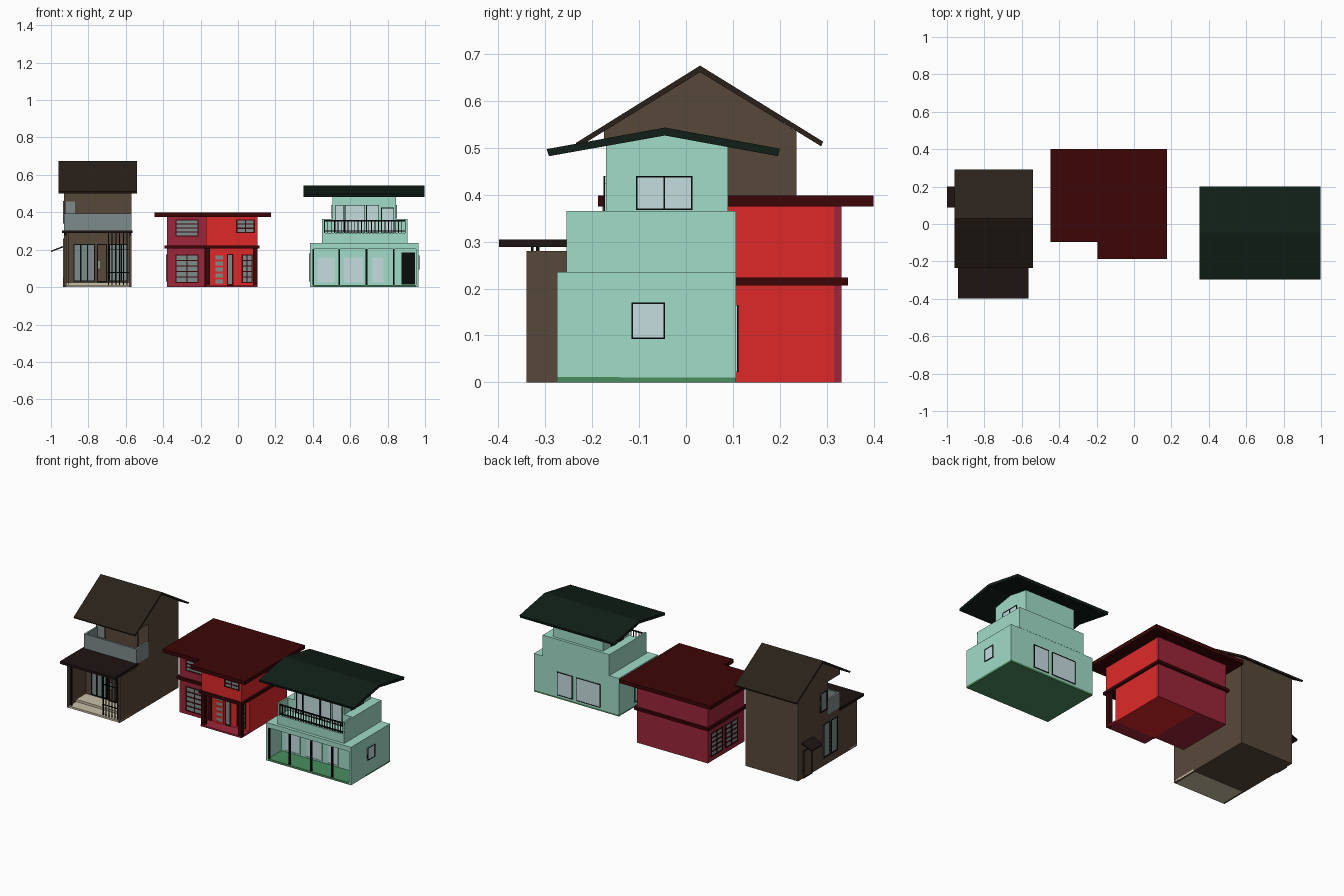
import bpy, bmesh


def mat(name, r, g, b):
    m = bpy.data.materials.new(name)
    m.diffuse_color = [(c / 255) ** 2.2 for c in (r, g, b)] + [1]
    return m


BROWN, SLATE = mat("brown", 88, 73, 60), mat("slate_roof", 46, 38, 32)
PORCH, GREY = mat("porch_roof", 36, 26, 26), mat("grey_panel", 125, 138, 138)
BEIGE, BLACK = mat("beige", 200, 190, 165), mat("black", 18, 20, 20)
RED, MAROON = mat("red", 222, 45, 45), mat("maroon", 155, 42, 60)
DARKRED, MINT = mat("dark_red", 62, 14, 16), mat("mint", 160, 219, 199)
PINE, GREEN = mat("pine_roof", 24, 36, 30), mat("green_floor", 75, 140, 95)
GLASS = mat("pale_glass", 195, 220, 222)


def mesh(name, bm, m):
    bmesh.ops.recalc_face_normals(bm, faces=bm.faces)
    me = bpy.data.meshes.new(name)
    bm.to_mesh(me)
    bm.free()
    me.materials.append(m)
    ob = bpy.data.objects.new(name, me)
    bpy.context.collection.objects.link(ob)
    return ob


def box(name, x0, x1, y0, y1, z0, z1, m):
    bm = bmesh.new()
    bmesh.ops.create_cube(bm, size=1)
    for v in bm.verts:
        v.co = ((x0 + x1) / 2 + v.co.x * (x1 - x0), (y0 + y1) / 2 + v.co.y * (y1 - y0),
                (z0 + z1) / 2 + v.co.z * (z1 - z0))
    return mesh(name, bm, m)


def extrude(name, pts, axis, a, b, m):
    """Profile across the axis ('x': y,z  'y': x,z  'z': x,y), pulled from a to b."""
    put = {'x': lambda p, t: (t, p[0], p[1]), 'y': lambda p, t: (p[0], t, p[1]),
           'z': lambda p, t: (p[0], p[1], t)}[axis]
    bm = bmesh.new()
    f = bm.faces.new([bm.verts.new(put(p, a)) for p in pts])
    res = bmesh.ops.extrude_face_region(bm, geom=[f])
    i = 'xyz'.index(axis)
    for v in res['geom']:
        if isinstance(v, bmesh.types.BMVert):
            v.co[i] = b
    return mesh(name, bm, m)


def window(name, axis, pos, out, u0, u1, z0, z1, cols, rows, frame, pane, t=0.006):
    """Pane with frame bars on a wall facing along x or y; out is the facing sign."""
    def slab(n, ua, ub, za, zb, d, m):
        p, q = sorted((pos - out * 0.002, pos + out * d))
        if axis == 'x':
            box(n, p, q, ua, ub, za, zb, m)
        else:
            box(n, ua, ub, p, q, za, zb, m)
    slab(name + "_pane", u0, u1, z0, z1, 0.003, pane)
    for i in range(cols + 1):
        u = u0 + (u1 - u0 - t) * i / cols
        slab(name + "_upright", u, u + t, z0, z1, 0.006, frame)
    for i in range(rows + 1):
        z = z0 + (z1 - z0 - t) * i / rows
        slab(name + "_rail", u0, u1, z, z + t, 0.006, frame)


# ---- Brown house: body, porch side walls, loggia ----
box("brown_lower_body", -0.93, -0.57, -0.175, 0.235, 0, 0.3, BROWN)
box("brown_upper_body", -0.93, -0.57, -0.06, 0.235, 0.3, 0.52, BROWN)
extrude("brown_gable", [(-0.175, 0.505), (0.235, 0.505), (0.235, 0.535), (0.03, 0.663),
                        (-0.175, 0.535)], 'x', -0.93, -0.57, BROWN)
for x in (-0.93, -0.582):
    box("brown_porch_side", x, x + 0.012, -0.34, -0.17, 0, 0.28, BROWN)
    box("brown_loggia_side", x, x + 0.012, -0.175, -0.06, 0.3, 0.393, GREY)
    box("porch_roof_post", x + 0.003, x + 0.009, -0.32, -0.312, 0.28, 0.292, BLACK)
box("brown_loggia_front", -0.93, -0.57, -0.178, -0.166, 0.3, 0.393, GREY)
extrude("brown_roof", [(-0.235, 0.51), (0.03, 0.675), (0.292, 0.513), (0.288, 0.503),
                       (0.03, 0.661), (-0.23, 0.501)], 'x', -0.96, -0.54, SLATE)
box("brown_porch_roof", -0.94, -0.565, -0.398, -0.165, 0.289, 0.304, PORCH)
box("brown_porch_floor", -0.93, -0.57, -0.34, -0.175, 0, 0.012, BEIGE)
box("brown_porch_step", -0.918, -0.582, -0.27, -0.175, 0.012, 0.026, BEIGE)

# Brown house openings and slatted porch screens
window("brown_front_window", 'y', -0.175, -1, -0.88, -0.765, 0.03, 0.23, 3, 1, BLACK, GREY)
window("brown_front_door", 'y', -0.175, -1, -0.755, -0.7, 0.026, 0.23, 1, 1, BLACK, BROWN)
box("door_handle", -0.745, -0.741, -0.186, -0.178, 0.1, 0.14, GLASS)
window("brown_side_glazing", 'y', -0.175, -1, -0.69, -0.59, 0.03, 0.23, 3, 1, BLACK, GREY)
for x in (-0.922, -0.91, -0.695, -0.675, -0.655, -0.635, -0.615, -0.595):
    box("porch_slat", x, x + 0.005, -0.33, -0.325, 0.01, 0.289, BLACK)
for z in (0.075, 0.2):
    box("porch_slat_rail", -0.698, -0.582, -0.331, -0.326, z, z + 0.005, BLACK)
window("loggia_window", 'y', -0.06, -1, -0.925, -0.865, 0.33, 0.465, 1, 1, BROWN, GREY)
window("loggia_door", 'y', -0.06, -1, -0.71, -0.64, 0.31, 0.49, 1, 1, BROWN, BROWN)
for y0 in (-0.15, -0.075):
    window("brown_left_window", 'x', -0.93, -1, y0, y0 + 0.065, 0.05, 0.26, 1, 1, BLACK, GREY)
window("brown_left_upper_window", 'x', -0.93, -1, -0.045, 0.02, 0.34, 0.46, 1, 1, BLACK, GREY)
window("brown_left_door", 'x', -0.93, -1, 0.1, 0.185, 0, 0.17, 1, 1, BLACK, BROWN)
extrude("side_door_canopy", [(-1.0, 0.188), (-0.93, 0.214), (-0.93, 0.222), (-1.0, 0.195)],
        'y', 0.088, 0.2, PORCH)

# ---- Red house: two volumes, belt and L-shaped roof ----
box("maroon_body", -0.38, -0.17, -0.03, 0.33, 0, 0.38, MAROON)
box("red_lower_body", -0.17, 0.103, -0.035, 0.326, 0, 0.21, RED)
box("maroon_back_skin", -0.17, 0.104, 0.315, 0.331, 0, 0.38, MAROON)
box("red_upper_body", -0.17, 0.103, -0.115, 0.315, 0.21, 0.38, RED)


def ell(x0, x1, xm, yf, ym, yb):
    return [(x0, ym), (xm, ym), (xm, yf), (x1, yf), (x1, yb), (x0, yb)]


extrude("red_house_roof", ell(-0.447, 0.177, -0.195, -0.187, -0.097, 0.4), 'z', 0.375, 0.398, DARKRED)
extrude("red_house_belt", ell(-0.392, 0.115, -0.182, -0.127, -0.042, 0.345), 'z', 0.206, 0.223, DARKRED)
for x in (-0.175, 0.08):
    box("red_porch_pillar", x, x + 0.024, -0.112, -0.088, 0, 0.21, DARKRED)
box("red_porch_floor", -0.175, 0.104, -0.115, -0.03, 0, 0.01, MAROON)
box("red_corner_pier", -0.18, -0.155, -0.042, -0.028, 0, 0.21, DARKRED)

# Red house windows
window("maroon_lower_window", 'y', -0.03, -1, -0.335, -0.21, 0.022, 0.175, 2, 5, DARKRED, GREY)
window("maroon_upper_window", 'y', -0.03, -1, -0.335, -0.21, 0.27, 0.362, 1, 4, DARKRED, GREY)
window("red_upper_window", 'y', -0.115, -1, -0.01, 0.09, 0.29, 0.362, 2, 3, DARKRED, GREY)
window("red_front_door", 'y', -0.035, -1, -0.13, -0.07, 0.01, 0.178, 1, 5, RED, GREY, 0.01)
window("red_door_sidelight", 'y', -0.035, -1, -0.06, -0.025, 0.01, 0.178, 1, 1, DARKRED, GREY)
window("red_porch_window", 'y', -0.035, -1, 0.02, 0.078, 0.022, 0.175, 2, 5, DARKRED, GREY)
for y0 in (0.045, 0.19):
    window("maroon_left_window", 'x', -0.38, -1, y0, y0 + 0.115, 0.03, 0.175, 2, 5, DARKRED, GREY)

# ---- Mint house: ground floor with open veranda ----
box("mint_lower_body", 0.385, 0.965, -0.14, 0.106, 0.01, 0.235, MINT)
box("veranda_floor", 0.385, 0.965, -0.274, 0.106, 0, 0.012, GREEN)
box("veranda_ceiling", 0.385, 0.965, -0.275, -0.14, 0.205, 0.235, MINT)
box("veranda_right_wall", 0.951, 0.965, -0.275, -0.14, 0, 0.21, MINT)
box("veranda_left_wall", 0.385, 0.397, -0.275, -0.14, 0, 0.21, MINT)
for x in (0.397, 0.536, 0.683, 0.828):
    box("veranda_post", x, x + 0.01, -0.272, -0.262, 0.01, 0.207, BLACK)
for x0, x1 in ((0.42, 0.525), (0.56, 0.675), (0.71, 0.785)):
    window("veranda_window", 'y', -0.14, -1, x0, x1, 0.018, 0.165, 1, 1, MINT, GLASS)
window("veranda_door", 'y', -0.14, -1, 0.875, 0.947, 0.014, 0.185, 1, 1, BLACK, BLACK)

# Mint house: middle block with balcony and railing
box("mint_middle_body", 0.45, 0.905, -0.17, 0.107, 0.235, 0.365, MINT)
box("balcony_base", 0.45, 0.905, -0.255, -0.17, 0.235, 0.29, MINT)
for x in (0.45, 0.895):
    box("balcony_side", x, x + 0.01, -0.255, -0.17, 0.29, 0.365, MINT)
for z in (0.297, 0.352):
    box("balcony_rail", 0.45, 0.905, -0.254, -0.247, z, z + 0.007, BLACK)
for i in range(25):
    x = 0.46 + i * 0.018
    box("baluster", x, x + 0.004, -0.253, -0.249, 0.29, 0.355, BLACK)

# Mint house: top storey and roof
extrude("mint_top_body", [(-0.17, 0.3), (0.09, 0.3), (0.09, 0.507), (-0.045, 0.53),
                          (-0.17, 0.505)], 'x', 0.505, 0.845, MINT)
extrude("mint_roof", [(-0.297, 0.497), (-0.045, 0.543), (0.2, 0.498), (0.196, 0.482),
                      (-0.045, 0.526), (-0.292, 0.482)], 'x', 0.35, 0.998, PINE)
for x0, x1, z1 in ((0.52, 0.565, 0.44), (0.57, 0.68, 0.44), (0.685, 0.755, 0.44), (0.765, 0.835, 0.425)):
    window("balcony_door", 'y', -0.17, -1, x0, x1, 0.292, z1, 1, 1, BLACK, GLASS, 0.004)

# Mint house windows on sides and back
window("mint_right_window", 'x', 0.965, 1, -0.116, -0.045, 0.093, 0.17, 1, 1, BLACK, GLASS, 0.003)
window("mint_left_window", 'x', 0.385, -1, -0.116, -0.045, 0.03, 0.18, 1, 1, BLACK, GLASS, 0.003)
for x, s in ((0.845, 1), (0.505, -1)):
    window("mint_top_window", 'x', x, s, -0.106, 0.014, 0.367, 0.44, 2, 1, BLACK, GLASS, 0.003)
for x0, x1 in ((0.51, 0.675), (0.7, 0.805)):
    window("mint_back_window", 'y', 0.106, 1, x0, x1, 0.022, 0.165, 1, 1, BLACK, GLASS, 0.003)
